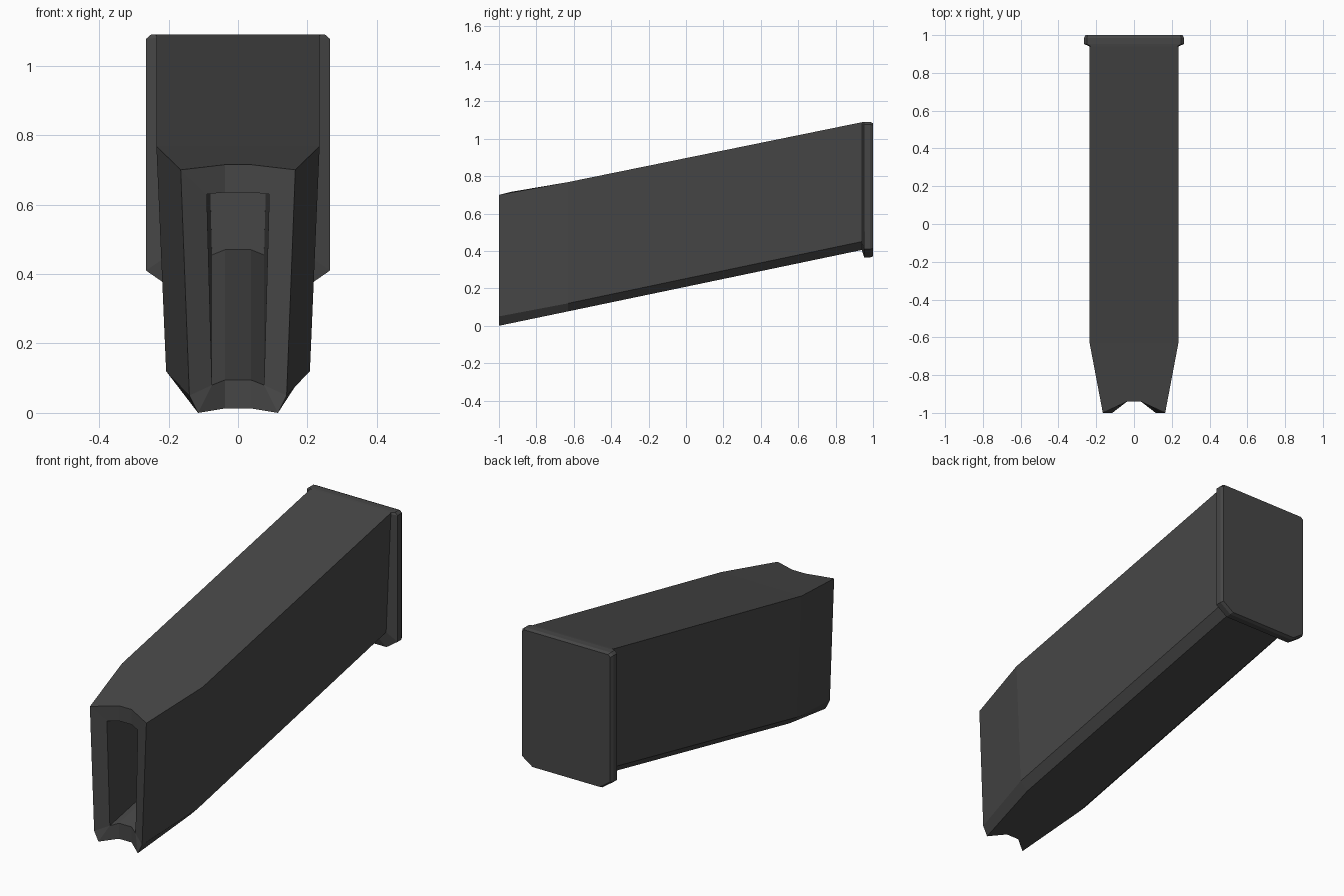
import bpy, bmesh

if "Cube" in bpy.data.objects:
    bpy.data.objects.remove(bpy.data.objects["Cube"])

dark = bpy.data.materials.new("charcoal_grey")
dark.diffuse_color = (0.062, 0.062, 0.062, 1)
dark.use_nodes = True
dark.node_tree.nodes["Principled BSDF"].inputs["Base Color"].default_value = dark.diffuse_color


def ring(bm, half):
    """Closed loop of verts from the right half (x, y, z), mirrored to the left."""
    pts = list(half) + [(-x, y, z) for x, y, z in reversed(half)]
    return [bm.verts.new(p) for p in pts]


def bridge(bm, a, b):
    n = len(a)
    for i in range(n):
        j = (i + 1) % n
        bm.faces.new((a[i], a[j], b[j], b[i]))


def finish(bm, name):
    bmesh.ops.remove_doubles(bm, verts=bm.verts, dist=0.0005)
    bmesh.ops.recalc_face_normals(bm, faces=bm.faces)
    me = bpy.data.meshes.new(name)
    bm.to_mesh(me)
    bm.free()
    me.materials.append(dark)
    ob = bpy.data.objects.new(name, me)
    bpy.context.collection.objects.link(ob)
    return ob


def body_section(y, top, low, bottom):
    return [(0.037, y, top), (0.235, y, top), (0.207, y, low),
            (0.165, y, bottom), (0.037, y, bottom)]


# Hollow slanted body: inner back wall -> inner mouth -> outer mouth -> shell
mouth_outer = [(0.037, -0.94, 0.715), (0.165, -1.0, 0.70), (0.14, -1.0, 0.05),
               (0.115, -1.0, 0.0), (0.037, -0.94, 0.013)]
mouth_inner = [(0.037, -0.94, 0.635), (0.09, -0.965, 0.63), (0.075, -0.962, 0.08),
               (0.075, -0.962, 0.08), (0.037, -0.94, 0.095)]
rise = 0.375
cavity_end = [(x, 0.92, z + rise) for x, y, z in mouth_inner]

bm = bmesh.new()
sections = [cavity_end, mouth_inner, mouth_outer,
            body_section(-0.63, 0.768, 0.12, 0.077),
            body_section(0.94, 1.088, 0.45, 0.405)]
rings = [ring(bm, s) for s in sections]
for a, b in zip(rings, rings[1:]):
    bridge(bm, a, b)
bm.faces.new(rings[0])
finish(bm, "magazine_body")

# Flared base plate at the back, with chamfered corners and rim
plate = [
    (0.94, [(0.228, 1.088), (0.235, 1.08), (0.207, 0.45), (0.165, 0.405)]),
    (0.953, [(0.25, 1.09), (0.265, 1.077), (0.265, 0.41), (0.20, 0.365)]),
    (0.985, [(0.25, 1.09), (0.265, 1.077), (0.265, 0.41), (0.20, 0.365)]),
    (1.0, [(0.245, 1.083), (0.257, 1.072), (0.257, 0.414), (0.197, 0.372)]),
]
bm = bmesh.new()
rings = [ring(bm, [(x, y, z) for x, z in pts]) for y, pts in plate]
for a, b in zip(rings, rings[1:]):
    bridge(bm, a, b)
bm.faces.new(rings[0])
bm.faces.new(rings[-1])
finish(bm, "base_plate")
